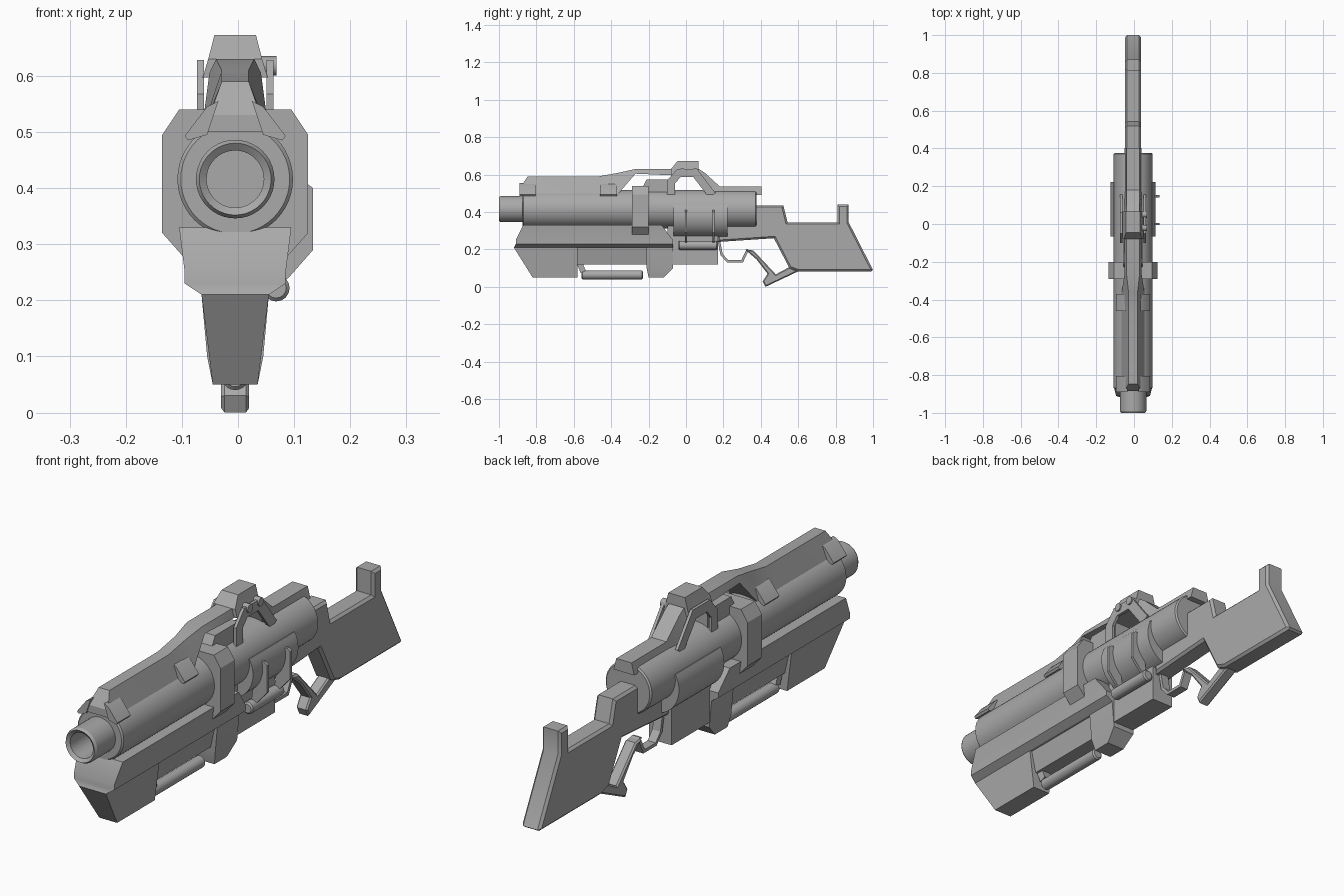
import bpy, bmesh, math
from mathutils import Vector

default_cube = bpy.data.objects.get("Cube")
if default_cube:
    bpy.data.objects.remove(default_cube, do_unlink=True)

centre = -.005
axis_height = .416
tube_radius = .103
muzzle_radius = .07
bore_radius = .051
chamfer = .006

shade = (.4, .4, .4, 1)
grey = bpy.data.materials.new("plain grey")
grey.use_nodes = True
grey.diffuse_color = shade
grey.node_tree.nodes["Principled BSDF"].inputs["Base Color"].default_value = shade


def loft(name, rings, edge_bevel=0):
    """Skin closed rings of equal length, cap the ends and add the object."""
    bm = bmesh.new()
    rows = [[bm.verts.new(point) for point in ring] for ring in rings]
    for near, far in zip(rows, rows[1:]):
        for i in range(len(near)):
            bm.faces.new((near[i - 1], near[i], far[i], far[i - 1]))
    bm.faces.new(rows[0])
    bm.faces.new(rows[-1])
    bmesh.ops.recalc_face_normals(bm, faces=bm.faces)
    if edge_bevel:
        rims = [e for e in bm.edges if e.verts[0].co.x == e.verts[1].co.x]
        bmesh.ops.bevel(bm, geom=rims, offset=edge_bevel, segments=1,
                        affect="EDGES", clamp_overlap=True)
    mesh = bpy.data.meshes.new(name)
    bm.to_mesh(mesh)
    bm.free()
    mesh.materials.append(grey)
    mesh.shade_smooth()
    mesh.set_sharp_from_angle(angle=math.radians(28))
    bpy.context.collection.objects.link(bpy.data.objects.new(name, mesh))


def side_plate(name, outline, half_width, middle=centre, edge_bevel=0):
    """Side outline of (y, z) points given a width across the body."""
    sides = (middle - half_width, middle + half_width)
    loft(name, [[(x, y, z) for y, z in outline] for x in sides], edge_bevel)


def cross_plate(name, outline, front, back):
    """Front outline of (x, z) points pushed along the body."""
    loft(name, [[(x, y, z) for x, z in outline] for y in (front, back)])


def stack(name, *levels):
    """Block from levels of height, half width, front and back."""
    loft(name, [[(centre - w, front, z), (centre + w, front, z),
                 (centre + w, back, z), (centre - w, back, z)]
                for z, w, front, back in levels])


def arc(radius, x, z, sides, start=0, sweep=360):
    """Points on a circle or part of one, seen from the front."""
    angles = [math.radians(start + sweep * i / sides) for i in range(sides)]
    return [(x + radius * math.cos(a), z + radius * math.sin(a)) for a in angles]


def turned(name, x, z, profile, sides=32):
    """Round part along the body from (radius, y) points."""
    loft(name, [[(px, y, pz) for px, pz in arc(radius, x, z, sides)]
                for radius, y in profile])


def rod(name, x, z, radius, front, back, sides=32):
    """Cylinder along the body with a small chamfer at each end."""
    small = radius - chamfer
    turned(name, x, z, [(small, front), (radius, front + chamfer),
                        (radius, back - chamfer), (small, back)], sides)


def ribbon(path, thickness):
    """Outline of a strip of even thickness along a side path."""
    path = [Vector(point) for point in path]
    steps = [(b - a).normalized() for a, b in zip(path, path[1:])]
    upper, lower = [], []
    for point, before, after in zip(path, steps[:1] + steps, steps + steps[-1:]):
        along = (before + after).normalized()
        offset = Vector((-along.y, along.x)) * thickness / (2 * along.dot(after))
        upper.append(point + offset)
        lower.append(point - offset)
    return upper + lower[::-1]


# Barrel and hollow muzzle
rod("main_tube", centre, axis_height, tube_radius, -.874, .377, sides=48)
turned("muzzle", centre, axis_height,
       [(muzzle_radius, -.85), (muzzle_radius, -.99), (muzzle_radius - chamfer, -1),
        (bore_radius, -.99), (bore_radius, -.87)], sides=40)

# Fore grip with a recessed middle, and the receiver behind it
stack("fore_grip_upper", (.33, .1, -.87, -.13), (.25, .09, -.91, -.07),
      (.23, .09, -.91, -.07), (.21, .06, -.92, -.07))
stack("fore_grip_front", (.21, .06, -.92, -.58), (.05, .04, -.82, -.58))
stack("fore_grip_middle", (.21, .05, -.6, -.2), (.12, .03, -.6, -.2))
stack("fore_grip_rear", (.21, .06, -.21, -.07), (.1, .05, -.21, -.07),
      (.05, .04, -.2, -.12))
stack("receiver", (.36, .05, -.1, .17), (.12, .05, -.1, .17))

# Rod below the fore grip and its hinge
rod("under_rod", centre, .064, .024, -.56, -.23, sides=20)
side_plate("rod_hinge", ribbon([(-.57, .13), (-.55, .08)], .03), .02)

# Octagonal clamp around the tube
clamp_half = [(.1, .54), (.13, .495), (.13, .32), (.09, .275)]
cross_plate("tube_clamp",
            [(centre + x, z) for x, z in clamp_half]
            + [(centre - x, z) for x, z in reversed(clamp_half)],
            front=-.29, back=-.2)

# Rounded shell under the rear of the tube
cross_plate("lower_shell", arc(.119, centre, .38, sides=32, start=150, sweep=248),
            front=-.067, back=.222)

# Side rod and the two thin brackets that hold it
rod("side_rod", .068, .222, .024, front=-.04, back=.17, sides=16)
bracket = [(.09, .41), (.12, .41), (.134, .4), (.134, .29), (.09, .24), (.06, .22)]
for label, y in (("front", 0), ("rear", .147)):
    cross_plate("rod_bracket_" + label, bracket, y - chamfer, y + chamfer)

# Top rail from stations of y, top and bottom; slimmer on top towards the front
stations = [(-.847, .59, .5), (-.47, .59, .5), (-.36, .61, .5), (-.27, .63, .605),
            (.07, .63, .59), (.1, .61, .51), (.18, .537, .49), (.403, .537, .49)]
rail_rings = [[(centre + x, -.885, z) for x, z in
               ((-.045, .53), (.045, .53), (.06, .5), (-.06, .5))]]
for y, top, bottom in stations:
    slim = y < -.3
    crest, base = (.024, .06) if slim else (.034, .046)
    rail_rings.append([(centre - crest, y, top), (centre + crest, y, top),
                       (centre + base, y, bottom), (centre - base, y, bottom)])
loft("top_rail", rail_rings)
stack("sight", (.673, .037, -.045, .067), (.63, .048, -.08, .067),
      (.597, .058, -.08, .067))
side_plate("rail_support", [(-.25, .5), (-.21, .575), (-.06, .575), (-.06, .5)], .05)

# Sloped rail feet and a thin arch on both sides
foot = [(.03, .555), (.05, .545), (.09, .493), (.084, .485), (.05, .495)]
arch = ribbon([(-.08, .49), (-.08, .56), (-.04, .607), (.05, .607), (.14, .49)], .042)
for side, sign in (("left", 1), ("right", -1)):
    outline = [(centre + sign * x, z) for x, z in foot]
    cross_plate("front_rail_foot_" + side, outline, front=-.89, back=-.805)
    cross_plate("rear_rail_foot_" + side, outline, front=-.46, back=-.37)
    side_plate("sight_arch_" + side, arch, chamfer, middle=centre + sign * .062)

# Adjustment knobs on the left of the sight
for label, y in (("front", -.02), ("rear", .05)):
    side_plate("knob_" + label, arc(.017, y, .618, sides=16), .015, middle=.054)

# Stock, open grip and trigger guard
side_plate("stock",
           [(.17, .24), (.47, .26), (.553, .1), (.6, .083), (.99, .083), (1, .09),
            (.87, .345), (.87, .44), (.81, .44), (.81, .345), (.543, .345),
            (.52, .436), (.36, .436), (.36, .34), (.17, .34)],
           .042, edge_bevel=.01)
side_plate("grip",
           [(.315, .2), (.36, .195), (.48, .067), (.553, .106), (.6, .083),
            (.425, 0), (.41, .03), (.436, .07), (.377, .147)],
           .025, edge_bevel=chamfer)
side_plate("trigger_guard",
           ribbon([(.176, .245), (.19, .173), (.223, .136), (.3, .136), (.33, .2)], .013),
           .018)
